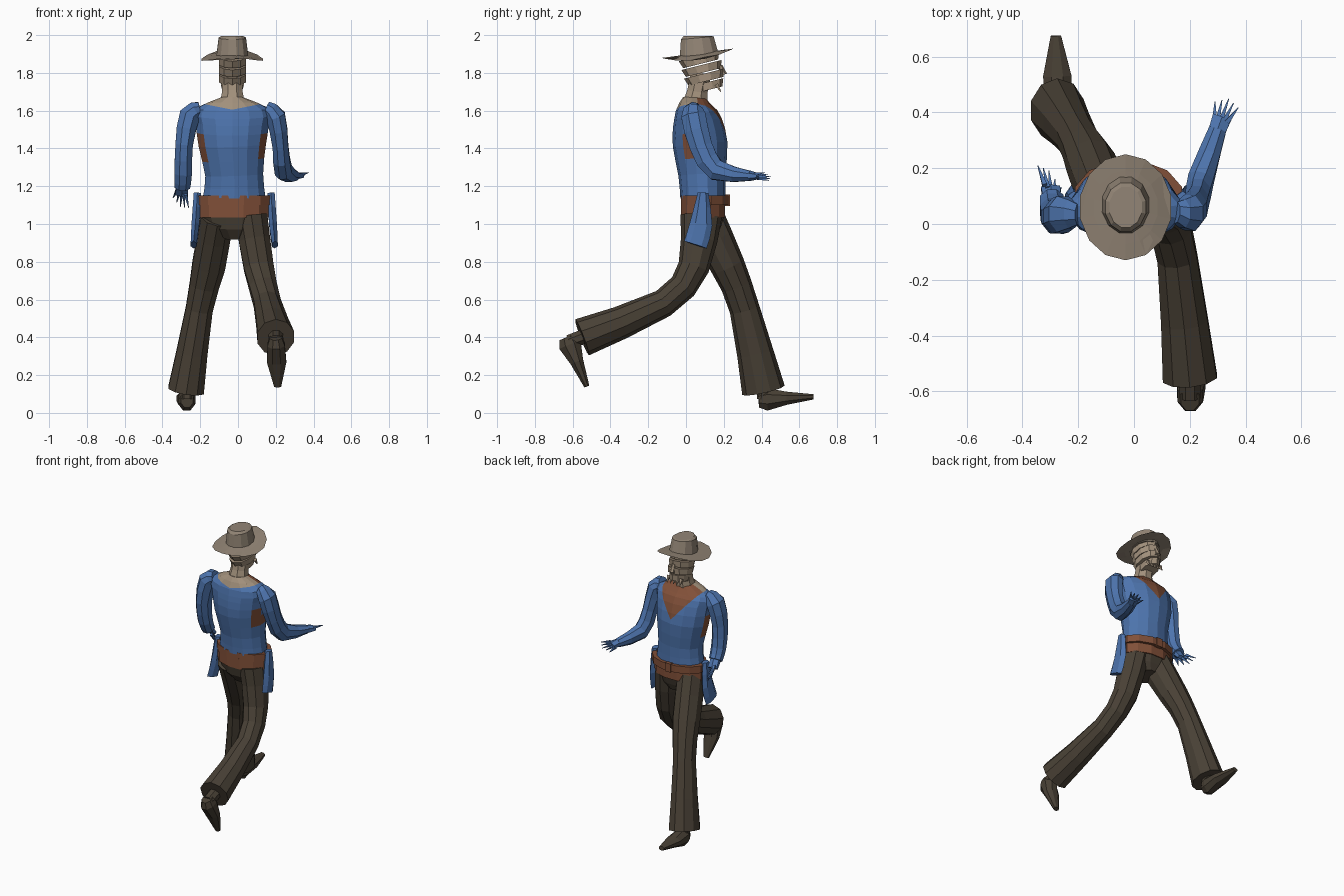
import bpy, bmesh, math
from mathutils import Vector

if "Cube" in bpy.data.objects:
    bpy.data.objects.remove(bpy.data.objects["Cube"])


def material(name, red, green, blue):
    colour = (red, green, blue, 1)
    made = bpy.data.materials.new(name)
    made.use_nodes = True
    made.diffuse_color = colour
    made.node_tree.nodes["Principled BSDF"].inputs["Base Color"].default_value = colour
    return made


BLUE = material("denim blue", .075, .175, .42)
BROWN = material("leather brown", .22, .08, .04)
DARK = material("dark trousers", .066, .052, .036)
SKIN = material("weathered skin", .36, .28, .2)
FELT = material("hat felt", .29, .235, .18)
MID = -.03


def finish(bm, name, *materials):
    bmesh.ops.recalc_face_normals(bm, faces=bm.faces)
    mesh = bpy.data.meshes.new(name)
    bm.to_mesh(mesh)
    bm.free()
    for entry in materials:
        mesh.materials.append(entry)
    obj = bpy.data.objects.new(name, mesh)
    bpy.context.collection.objects.link(obj)
    return obj


def spline(rings, steps):
    """Add in-between rings along a smooth curve through the given rings."""
    padded = [rings[0], *rings, rings[-1]]
    result = []
    for before, start, end, after in zip(padded, padded[1:], padded[2:], padded[3:]):
        for step in range(steps):
            t = step / steps
            result.append([
                b + t * ((c - a) + t * ((2 * a - 5 * b + 4 * c - d)
                                        + t * (3 * b - a - 3 * c + d))) / 2
                for a, b, c, d in zip(before, start, end, after)])
    return result + [rings[-1]]


def skin_rings(rings, sides, steps):
    """Skin ellipses (x, y, z, half width, half depth) set square to their path."""
    rings = spline([(*ring, ring[-1])[:5] for ring in rings], steps)
    bm = bmesh.new()
    centres = [Vector(ring[:3]) for ring in rings]
    loops = []
    for i, (*_, width, depth) in enumerate(rings):
        ahead = centres[min(i + 1, len(rings) - 1)]
        behind = centres[max(i - 1, 0)]
        tangent = (ahead - behind).normalized()
        across = Vector((1, 0, 0))
        across = (across - tangent * tangent.dot(across)).normalized()
        normal = tangent.cross(across)
        angles = [math.tau * (k + .5) / sides for k in range(sides)]
        loops.append([bm.verts.new(centres[i] + across * width * math.cos(angle)
                                   + normal * depth * math.sin(angle))
                      for angle in angles])
    for lower, upper in zip(loops, loops[1:]):
        for k in range(sides):
            bm.faces.new((lower[k - 1], lower[k], upper[k], upper[k - 1]))
    bm.faces.new(loops[0])
    bm.faces.new(loops[-1])
    return bm


def loft(name, mat, *rings, sides=10, steps=1):
    return finish(skin_rings(rings, sides, steps), name, mat)


# Shirt body, with rules for the neckline, collar and underarm openings
def front_neckline(offset):
    return 1.46 + 1.2 * offset


def collar(offset):
    return 1.605 + .2 * offset


def cut_along(bm, line, faces):
    """Cut the faces along a V-shaped line, one side at a time."""
    for side in (-1, 1):
        chosen = [face for face in bm.faces if faces(face.calc_center_median())]
        geom = set(chosen)
        for face in chosen:
            geom.update(face.verts, face.edges)
        slope = line(1) - line(0)
        bmesh.ops.bisect_plane(bm, geom=list(geom), plane_co=(MID, 0, line(0)),
                               plane_no=(-side * slope, 0, 1))


shirt = skin_rings([(-.02, .09, 1.14, .17, .12), (-.02, .085, 1.26, .157, .125),
                    (MID, .075, 1.42, .183, .145), (MID, .06, 1.54, .2, .13),
                    (MID, .045, 1.61, .2, .1), (MID, .045, 1.67, .06)], 14, 2)
cut_along(shirt, collar, lambda centre: True)
cut_along(shirt, front_neckline, lambda centre: centre.y > .05)
for face in shirt.faces:
    centre = face.calc_center_median()
    offset = abs(centre.x - MID)
    if centre.y > .06 and centre.z > front_neckline(offset):
        face.material_index = 2
    elif centre.z > collar(offset):
        face.material_index = 1
    elif offset > .13 and 1.35 < centre.z < 1.45 and abs(centre.y - .06) < .07:
        face.material_index = 2
finish(shirt, "shirt", BLUE, SKIN, BROWN)

# Neck, and a head made of separate bands
loft("neck", SKIN, (MID, .045, 1.62, .075), (MID, .06, 1.7, .058),
     (MID, .08, 1.8, .058), sides=8)
for level, name in enumerate(("chin", "jaw", "cheeks", "brow")):
    height = 1.71 + .046 * level
    forward = .12 - .014 * level
    width = .075 if level else .055
    loft(name, SKIN, (MID, forward, height, width, width + .02),
         (MID, forward - .01, height + .04, width, width + .035))
loft("nose", SKIN, (MID, .18, 1.84, .012), (MID, .2, 1.79, .018), sides=6)
for tuft in range(-2, 3):
    x = MID + tuft * .025
    loft("beard_tuft", SKIN, (x, .16, 1.74, .015), (x, .185, 1.7, .002), sides=4)

# Hat: drooping brim and tapered crown
brim = skin_rings([(MID, .06, 1.9 + size / 100, .167 * size, .19 * size)
                   for size in (.4, .7, 1)], 14, 1)
for vert in brim.verts:
    vert.co.z = 1.904 + .13 * (vert.co.y - .06) - 1.3 * (vert.co.x - MID) ** 2
solid = finish(brim, "hat_brim", FELT).modifiers.new("thickness", "SOLIDIFY")
solid.thickness = .008
loft("hat_crown", FELT, (MID, .07, 1.885, .088, .108), (MID, .06, 1.985, .075, .09),
     (MID, .06, 1.995, .06, .075), sides=12)


# Belt, hip band, buckle and seat
def band(name, mat, y, bottom, top, width, depth, sides=12):
    loft(name, mat, (-.02, y, bottom, width, depth), (-.02, y, top, width, depth),
         sides=sides)


band("belt", BROWN, .1, 1.1, 1.15, .198, .13)
band("hip_band", BROWN, .09, 1.035, 1.11, .187, .12)
band("buckle", BROWN, .22, 1.095, 1.155, .03, .018, sides=4)
loft("seat", DARK, (-.02, .1, .93, .07), (-.02, .09, .98, .15, .1),
     (-.02, .09, 1.05, .18, .118), sides=12)

# Holsters on both hips
for side in (-1, 1):
    x = -.02 + side * .195
    loft("holster", BLUE, (x, .09, 1.165, .022, .028),
         (x + side * .01, .08, 1, .024, .06),
         (x + side * .02, .05, .89, .018, .062), sides=6, steps=2)

# Trouser legs, flared at the cuff
loft("forward_trouser_leg", DARK, (-.11, .09, 1.04, .09, .11), (-.155, .22, .78, .092),
     (-.205, .31, .55, .075, .08), (-.275, .41, .12, .1, .115), steps=2)
loft("trailing_trouser_leg", DARK, (.07, .08, 1.04, .09, .11), (.11, .04, .77, .083),
     (.155, -.12, .58, .075), (.2, -.55, .4, .102), steps=2)


# Ankles and shoes
def foot(name, ankle, heel, toe):
    ankle, heel, toe = Vector(ankle), Vector(heel), Vector(toe)
    loft(name + "_ankle", DARK, (*ankle, .042), (*heel.lerp(toe, .1), .042), sides=8)
    loft(name + "_shoe", DARK, (*heel, .035, .045), (*heel.lerp(toe, .15), .05, .065),
         (*heel.lerp(toe, .5), .055, .038), (*toe, .02, .015), sides=8)


foot("forward", (-.27, .42, .18), (-.27, .385, .07), (-.28, .675, .085))
foot("trailing", (.2, -.5, .42), (.2, -.63, .4), (.21, -.525, .14))


# Sleeves, ending in hands with pointed fingers
def arm(name, tip, spread, *rings):
    loft(name + "_sleeve", BLUE, *rings, sides=8, steps=2)
    wrist, tip, spread = Vector(rings[-1][:3]), Vector(tip), Vector(spread)
    palm = wrist.lerp(tip, .4)
    loft(name + "_palm", BLUE, (*wrist, .036, .028), (*palm, .04, .016), sides=6)
    for finger in range(-2, 3):
        root = wrist.lerp(palm, .7) + spread * finger * .7
        end = tip + spread * finger * 1.3 - (tip - wrist) * abs(finger) / 10
        loft(name + "_finger", BLUE, (*root, .012), (*end, .002), sides=4)


arm("forward", (.34, .45, 1.25), (.016, -.004, .008),
    (.15, .04, 1.61, .04), (.2, .04, 1.57, .055, .07), (.225, .08, 1.41, .045, .065),
    (.24, .16, 1.285, .05, .06), (.3, .34, 1.255, .034, .028))
arm("lowered", (-.305, .19, 1.09), (.016, -.015, -.01),
    (-.2, .035, 1.61, .04), (-.255, .035, 1.575, .06, .07), (-.285, .025, 1.42, .05, .062),
    (-.29, .05, 1.27, .05), (-.295, .09, 1.2, .045))
